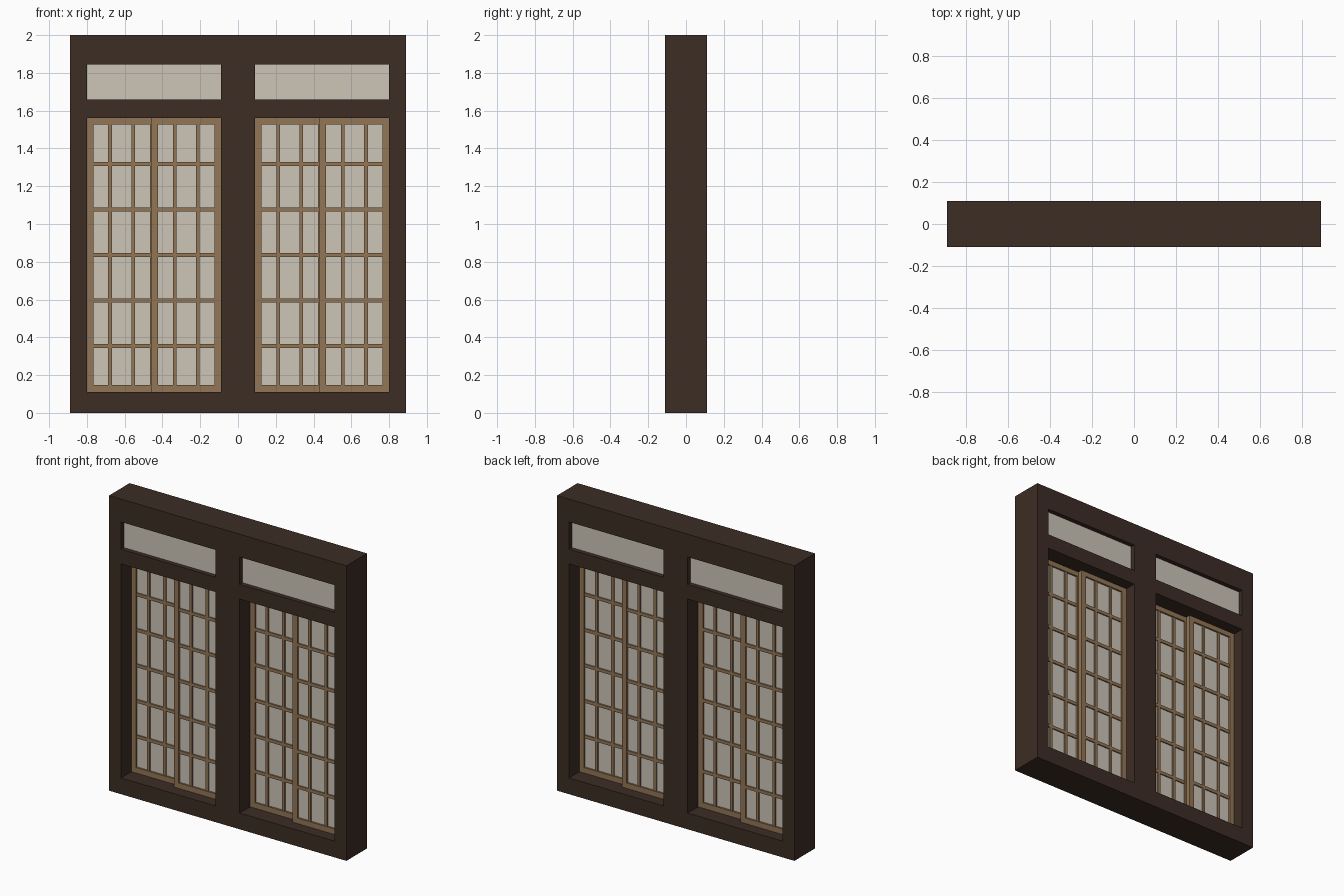
import bpy, bmesh

if "Cube" in bpy.data.objects:
    bpy.data.objects.remove(bpy.data.objects["Cube"])


def material(name, rgb):
    m = bpy.data.materials.new(name)
    m.diffuse_color = (*rgb, 1.0)
    m.use_nodes = True
    m.node_tree.nodes["Principled BSDF"].inputs["Base Color"].default_value = m.diffuse_color
    return m


DARK = material("dark_timber", (0.046, 0.026, 0.018))
WOOD = material("light_wood", (0.290, 0.182, 0.092))
PAPER = material("pale_paper", (0.605, 0.558, 0.478))


def finish(name, bm, mat):
    me = bpy.data.meshes.new(name)
    bm.to_mesh(me)
    bm.free()
    me.materials.append(mat)
    ob = bpy.data.objects.new(name, me)
    bpy.context.collection.objects.link(ob)
    return ob


def lattice(name, xs, zs, holes, y0, y1, mat):
    """Slab on the grid xs by zs with the cells in holes left open."""
    bm = bmesh.new()
    v = [[bm.verts.new((x, y0, z)) for z in zs] for x in xs]
    for i in range(len(xs) - 1):
        for j in range(len(zs) - 1):
            if (i, j) not in holes:
                bm.faces.new((v[i][j], v[i + 1][j], v[i + 1][j + 1], v[i][j + 1]))
    res = bmesh.ops.extrude_face_region(bm, geom=bm.faces[:], use_keep_orig=True)
    moved = [g for g in res["geom"] if isinstance(g, bmesh.types.BMVert)]
    bmesh.ops.translate(bm, verts=moved, vec=(0, y1 - y0, 0))
    bmesh.ops.recalc_face_normals(bm, faces=bm.faces[:])
    return finish(name, bm, mat)


def slab(name, x0, x1, y0, y1, z0, z1, mat):
    return lattice(name, [x0, x1], [z0, z1], set(), y0, y1, mat)


# Heavy outer frame with a centre post and a beam below the transoms
lattice("frame", [-0.89, -0.80, -0.09, 0.09, 0.80, 0.89],
        [0, 0.11, 1.56, 1.66, 1.845, 2.0],
        {(1, 1), (3, 1), (1, 3), (3, 3)}, -0.11, 0.11, DARK)

W, STILE, BAR = 0.368, 0.035, 0.020
Z0, Z1 = 0.11, 1.56


def sliding_panel(name, x0, yc):
    """Sash, lattice bars and paper sheet of one sliding panel."""
    x1 = x0 + W
    lattice(name + "_sash", [x0, x0 + STILE, x1 - STILE, x1],
            [Z0, Z0 + 0.037, Z1 - 0.033, Z1], {(1, 1)}, yc - 0.015, yc + 0.015, WOOD)
    xs, zs = [x0 + STILE], [Z0 + 0.037]
    for i in (1, 2):
        c = x0 + W * i / 3
        xs += [c - BAR / 2, c + BAR / 2]
    for j in range(5):
        c = 0.355 + 0.2407 * j
        zs += [c - 0.011, c + 0.011]
    xs.append(x1 - STILE)
    zs.append(Z1 - 0.033)
    holes = {(i, j) for i in (0, 2, 4) for j in range(0, 11, 2)}
    lattice(name + "_bars", xs, zs, holes, yc - 0.011, yc + 0.011, WOOD)
    slab(name + "_paper", xs[0], xs[-1], yc - 0.003, yc + 0.003, zs[0], zs[-1], PAPER)


# Each opening holds a rear panel, an overlapping front panel and a transom
for side, left in (("left", -0.80), ("right", 0.09)):
    sliding_panel(side + "_rear_panel", left, 0.0165)
    sliding_panel(side + "_front_panel", left + 0.71 - W, -0.0165)
    slab(side + "_transom", left, left + 0.71, -0.08, 0.08, 1.66, 1.845, PAPER)
